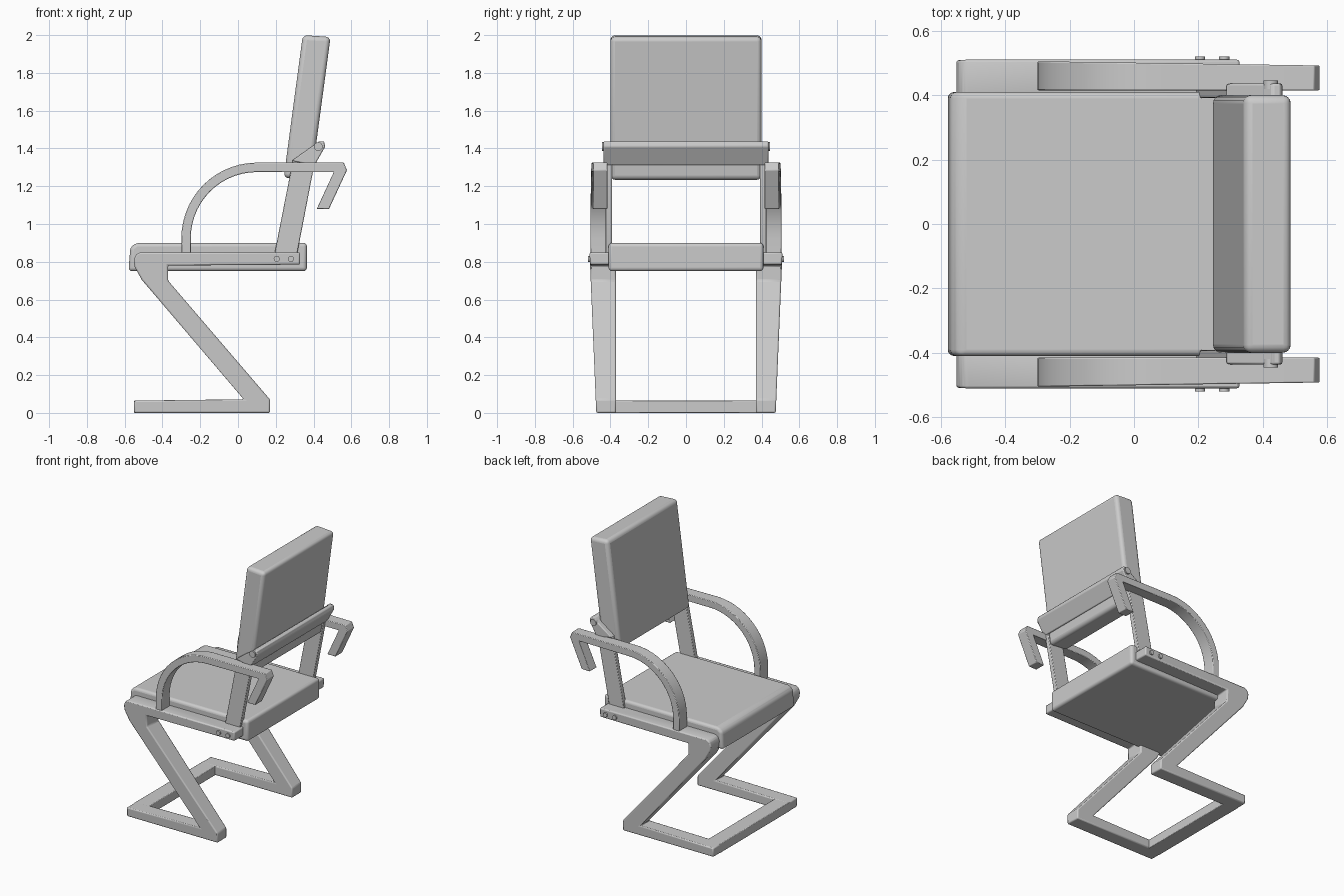
import bpy, bmesh, math

if "Cube" in bpy.data.objects:
    bpy.data.objects.remove(bpy.data.objects["Cube"])


def extrude(name, pts, inner, outer, bevel=0.006, segs=2):
    """Side profile in XZ, extruded along y; inner/outer give y at (x, z)."""
    bm = bmesh.new()
    a = [bm.verts.new((x, inner(x, z), z)) for x, z in pts]
    b = [bm.verts.new((x, outer(x, z), z)) for x, z in pts]
    n = len(pts)
    bm.faces.new(a)
    bm.faces.new(b[::-1])
    for i in range(n):
        j = (i + 1) % n
        bm.faces.new((a[j], a[i], b[i], b[j]))
    bmesh.ops.recalc_face_normals(bm, faces=bm.faces)
    me = bpy.data.meshes.new(name)
    bm.to_mesh(me)
    bm.free()
    ob = bpy.data.objects.new(name, me)
    bpy.context.collection.objects.link(ob)
    bpy.context.view_layer.objects.active = ob
    for o in bpy.context.selected_objects:
        o.select_set(False)
    ob.select_set(True)
    bpy.ops.object.shade_smooth_by_angle(angle=math.radians(35))
    if bevel:
        m = ob.modifiers.new("Bevel", 'BEVEL')
        m.width = bevel
        m.segments = segs
        m.limit_method = 'ANGLE'
        m.angle_limit = math.radians(30)
    return ob


def const(v):
    return lambda x, z: v


def bolt(name, x, z, r, y0, y1):
    pts = [(x + r * math.cos(i * math.tau / 16), z + r * math.sin(i * math.tau / 16))
           for i in range(16)]
    extrude(name, pts, const(y0), const(y1), bevel=0)


# Cushions
extrude("seat", [(-0.58, 0.75), (0.365, 0.75), (0.365, 0.90), (-0.54, 0.90), (-0.57, 0.875)],
        const(-0.41), const(0.41), 0.02, 4)
extrude("backrest", [(0.242, 1.245), (0.388, 1.232), (0.49, 1.99), (0.343, 2.0)],
        const(-0.40), const(0.40), 0.025, 4)

# Bar behind the backrest
extrude("back_crossbar", [(0.285, 1.335), (0.43, 1.438), (0.455, 1.438), (0.462, 1.41), (0.405, 1.31)],
        const(-0.436), const(0.436))

# Bar joining the two floor rails
extrude("base_crossbar", [(-0.55, 0), (-0.44, 0), (-0.44, 0.065), (-0.55, 0.065)],
        const(-0.40), const(0.40), 0.004)

# Z-shaped leg outline with floor rail and seat rail
leg = [(-0.55, 0), (0.17, 0), (0.17, 0.07), (-0.37, 0.70), (-0.37, 0.78),
       (0.328, 0.785), (0.328, 0.85), (-0.52, 0.85), (-0.54, 0.838), (-0.552, 0.81),
       (-0.548, 0.775), (-0.51, 0.705), (0.03, 0.072), (-0.55, 0.065)]

# Armrest outline: outer arc, hooked end, inner arc
arcs = [math.pi - i * math.pi / 2 / 14 for i in range(15)]
arm = [(-0.30, 0.845)]
arm += [(0.10 + 0.40 * math.cos(t), 0.925 + 0.40 * math.sin(t)) for t in arcs]
arm += [(0.56, 1.325), (0.577, 1.285), (0.482, 1.08), (0.417, 1.08), (0.507, 1.275)]
arm += [(0.10 + 0.35 * math.cos(t), 0.925 + 0.35 * math.sin(t)) for t in arcs[::-1]]
arm += [(-0.25, 0.845)]

post = [(0.185, 0.80), (0.305, 0.80), (0.405, 1.32), (0.40, 1.36), (0.29, 1.335)]

for s, side in ((1, "left"), (-1, "right")):
    extrude(side + "_leg", leg, const(0.37 * s),
            lambda x, z, s=s: s * (0.475 + 0.042 * z), 0.008)
    extrude(side + "_armrest", arm, const(0.415 * s),
            lambda x, z, s=s: s * (0.501 - 0.015 * x), 0.004)
    extrude(side + "_back_post", post, const(0.392 * s), const(0.425 * s), 0.004)
    bolt(side + "_rail_bolt_front", 0.205, 0.815, 0.016, 0.48 * s, 0.52 * s)
    bolt(side + "_rail_bolt_rear", 0.28, 0.815, 0.016, 0.48 * s, 0.52 * s)
    bolt(side + "_pivot_pin", 0.425, 1.41, 0.023, 0.42 * s, 0.446 * s)
